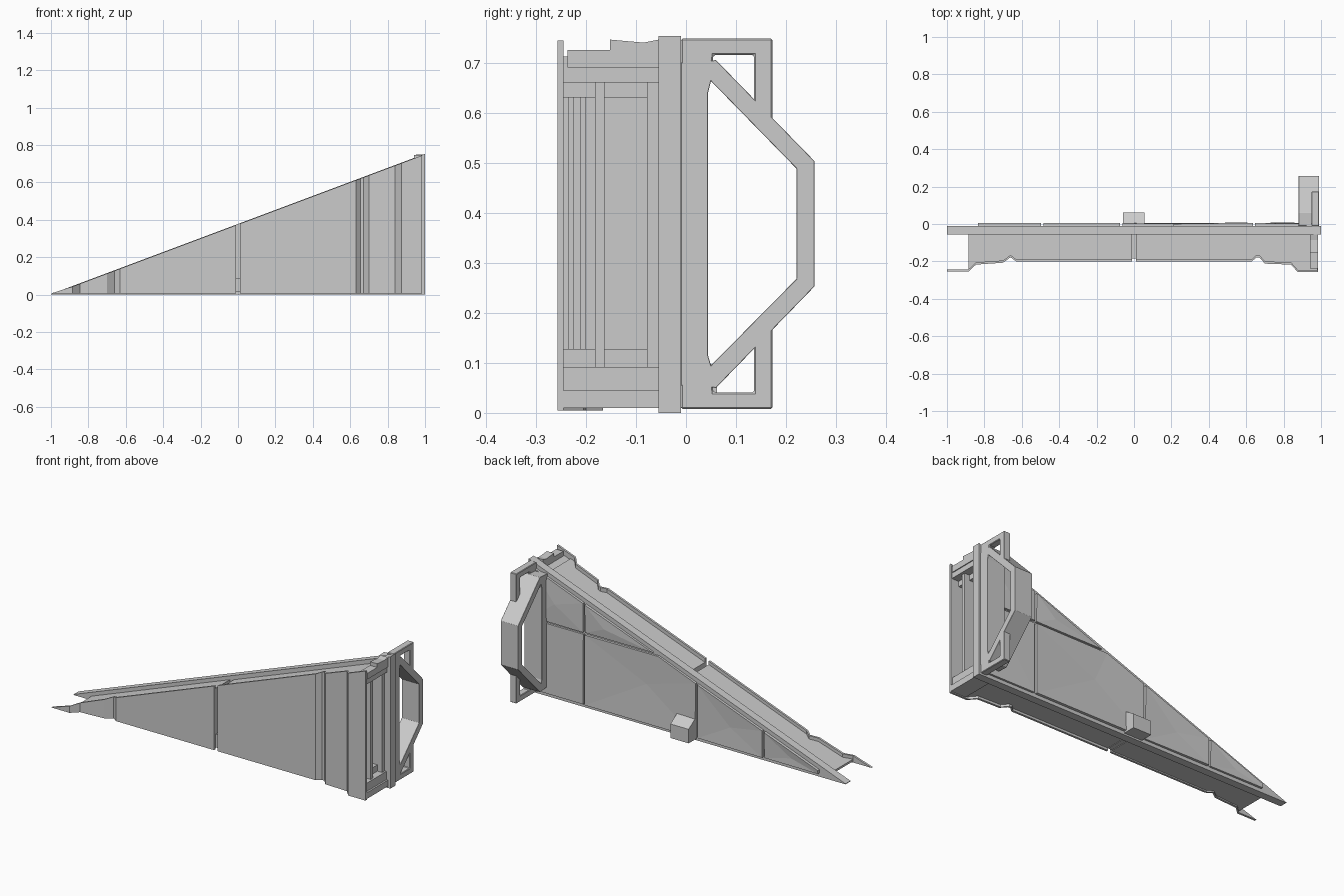
import bpy, bmesh, random

if "Cube" in bpy.data.objects:
    bpy.data.objects.remove(bpy.data.objects["Cube"])

random.seed(4)
SLOPE = 0.375


def make(name, verts, faces):
    me = bpy.data.meshes.new(name)
    me.from_pydata(verts, [], faces)
    bm = bmesh.new()
    bm.from_mesh(me)
    bmesh.ops.recalc_face_normals(bm, faces=bm.faces)
    bm.to_mesh(me)
    bm.free()
    ob = bpy.data.objects.new(name, me)
    bpy.context.collection.objects.link(ob)
    return ob


def bevel(ob, width):
    m = ob.modifiers.new("bevel", 'BEVEL')
    m.width = width
    m.segments = 1


def solid(name, a, b):
    """Closed solid between two matching outlines."""
    n = len(a)
    faces = [tuple(range(n)), tuple(range(n, 2 * n))]
    faces += [(i, (i + 1) % n, n + (i + 1) % n, n + i) for i in range(n)]
    return make(name, a + b, faces)


def box(name, x, y, z):
    q = [(x[0], y[0]), (x[1], y[0]), (x[1], y[1]), (x[0], y[1])]
    return solid(name, [(*p, z[0]) for p in q], [(*p, z[1]) for p in q])


def ramp(name, outline, z0, drop):
    """Plan outline raised from z0 up to the sloping top line."""
    return solid(name, [(x, y, z0) for x, y in outline],
                 [(x, y, max(z0 + 0.001, (x + 1) * SLOPE + 0.003 - drop)) for x, y in outline])


def side(name, outline, x0, x1):
    return solid(name, [(x0, y, z) for y, z in outline], [(x1, y, z) for y, z in outline])


def rect(x0, x1, y0, y1):
    return [(x0, y0), (x1, y0), (x1, y1), (x0, y1)]


# Main slab
ramp("frame_slab", rect(-1, 1, -0.055, -0.01), 0.0, 0.0)

# Front cover plates, following the stepped plan profile
right = [(0.012, -0.2), (0.63, -0.2), (0.655, -0.178), (0.67, -0.178), (0.70, -0.212),
         (0.84, -0.217), (0.875, -0.257), (0.985, -0.257)]
left = [(-1, -0.255), (-0.885, -0.255), (-0.845, -0.217), (-0.70, -0.207),
        (-0.66, -0.178), (-0.63, -0.2), (-0.012, -0.2)]
for nm, line in (("right", right), ("left", left)):
    back = [(x, y + 0.012) for x, y in reversed(line)]
    ramp("front_plate_" + nm, line + back, 0.005, 0.003)

# Core bodies behind the plates, set in from the plate edges
core_r = [(x, y + 0.011) for x, y in right[:-1]] + [(0.9, -0.246), (0.9, -0.05), (0.012, -0.05)]
core_l = [(x, y + 0.011) for x, y in left[1:]] + [(-0.012, -0.05), (-0.885, -0.05)]
ramp("core_right", core_r, 0.018, 0.025)
ramp("core_left", core_l, 0.012, 0.022)
box("centre_gap_block", (-0.013, 0.013), (-0.185, -0.05), (0.015, 0.09))

# Open end: sill, header and recessed bars
box("end_sill", (0.89, 0.985), (-0.246, -0.05), (0.01, 0.045))
box("end_lower_bar", (0.89, 0.975), (-0.246, -0.05), (0.045, 0.092))
ramp("end_header", rect(0.88, 0.98, -0.246, -0.05), 0.66, 0.033)
for i, (y0, y1, x) in enumerate([(-0.182, -0.163, 0.965), (-0.078, -0.055, 0.965),
                                 (-0.235, -0.224, 0.92), (-0.212, -0.2, 0.92)]):
    box("end_upright_%d" % i, (0.89, x), (y0, y1), (0.09, 0.662))
box("inner_lower_bar", (0.89, 0.935), (-0.246, -0.05), (0.09, 0.128))
box("inner_upper_bar", (0.89, 0.935), (-0.246, -0.05), (0.63, 0.662))

# Small lugs on the high corner
box("top_lug_low", (0.94, 0.985), (-0.237, -0.15), (0.69, 0.725))
side("top_lug_high", [(-0.152, 0.69), (-0.152, 0.746), (-0.085, 0.74), (-0.055, 0.746),
                      (-0.055, 0.69)], 0.94, 0.985)

# Faceted skin panels on the back, separated by seams
panels = [
    [(0.648, 0.02), (0.975, 0.02), (0.975, 0.42), (0.648, 0.42)],
    [(-0.062, 0.02), (0.636, 0.02), (0.636, 0.42), (0.175, 0.42), (-0.062, 0.33)],
    [(0.21, 0.432), (0.636, 0.432), (0.636, 0.592)],
    [(0.648, 0.432), (0.975, 0.432), (0.975, 0.72), (0.648, 0.597)],
    [(-0.484, 0.02), (-0.074, 0.02), (-0.074, 0.326), (-0.484, 0.172)],
    [(-0.835, 0.02), (-0.496, 0.02), (-0.496, 0.168), (-0.835, 0.041)],
]
for k, p in enumerate(panels):
    n = len(p)
    vs = [(x, -0.02, z) for x, z in p]
    vs += [(x, random.uniform(0.0, 0.007), z) for x, z in p]
    t = random.uniform(0.4, 0.6)
    cx = sum(q[0] for q in p) / n
    cz = sum(q[1] for q in p) / n
    vs.append((cx + (t - 0.5) * 0.3, random.uniform(-0.004, 0.01), cz))
    fs = [tuple(range(n))]
    for i in range(n):
        j = (i + 1) % n
        fs += [(i, j, n + j, n + i), (n + i, n + j, 2 * n)]
    make("back_panel_%d" % k, vs, fs)

# Peg on the back with a sloping top
side("back_peg", [(-0.01, 0.01), (0.062, 0.01), (0.062, 0.09), (0.0, 0.13), (-0.01, 0.13)],
     -0.06, 0.055)

# Handle loop: matching inner and outer outlines in side view
outer = [(-0.01, 0.7), (0.06, 0.705), (0.257, 0.503), (0.257, 0.253), (0.06, 0.05), (-0.01, 0.055)]
inner = [(0.044, 0.64), (0.05, 0.663), (0.221, 0.488), (0.221, 0.268), (0.05, 0.095), (0.044, 0.115)]
n = len(outer)
vs = [(x, y, z) for x in (0.88, 0.99) for ring in (outer, inner) for y, z in ring]
fs = []
for i in range(n):
    j = (i + 1) % n
    fs += [(i, j, n + j, n + i), (2 * n + i, 2 * n + j, 3 * n + j, 3 * n + i),
           (i, j, 2 * n + j, 2 * n + i), (n + i, n + j, 3 * n + j, 3 * n + i)]
bevel(make("handle_loop", vs, fs), 0.004)

# Corner brackets of the handle, mirrored top to bottom
bracket = [(-0.01, 0.748), (0.173, 0.748), (0.173, 0.585), (0.136, 0.61), (0.136, 0.715),
           (0.055, 0.715), (0.05, 0.68), (-0.01, 0.68)]
for nm, pts in (("upper", bracket), ("lower", [(y, 0.756 - z) for y, z in bracket])):
    bevel(side("handle_bracket_" + nm, pts, 0.95, 0.99), 0.003)
